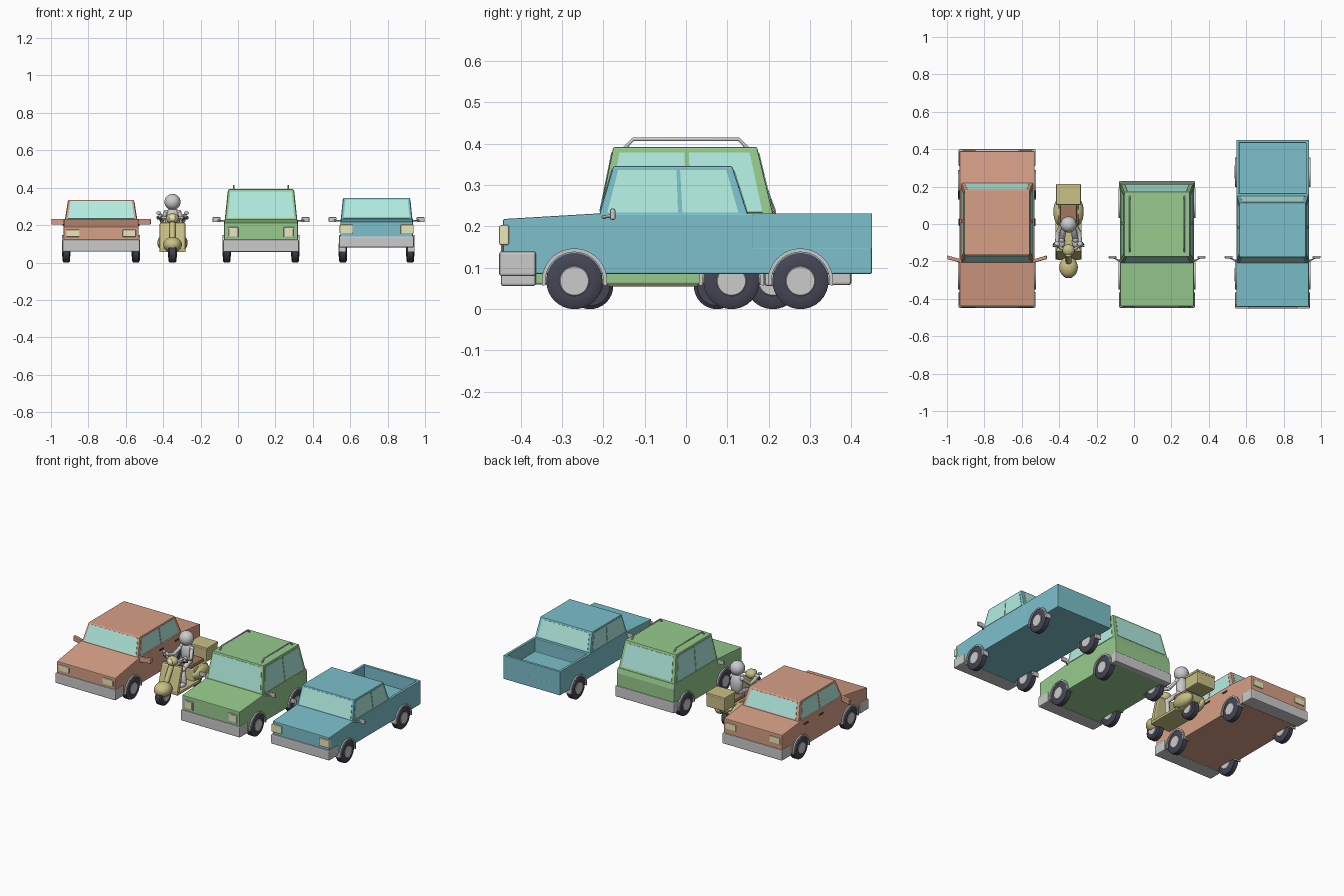
import bpy, math
from mathutils import Vector

if "Cube" in bpy.data.objects:
    bpy.data.objects.remove(bpy.data.objects["Cube"])


def mat(name, r, g, b):
    m = bpy.data.materials.new(name)
    m.diffuse_color = (r, g, b, 1)
    m.use_nodes = True
    m.node_tree.nodes["Principled BSDF"].inputs["Base Color"].default_value = m.diffuse_color
    return m


ORANGE = mat("orange_paint", .68, .35, .24)
GREEN = mat("green_paint", .31, .6, .27)
BLUE = mat("blue_paint", .2, .53, .6)
GLASS = mat("glass", .45, .85, .75)
LAMP = mat("lamp", .85, .8, .5)
OLIVE = mat("scooter_paint", .58, .53, .24)
TYRE = mat("tyre", .06, .06, .09)
BROWN = mat("seat_leather", .36, .19, .11)


def mesh(name, verts, faces, m=None, bevel=0, smooth=False):
    me = bpy.data.meshes.new(name)
    me.from_pydata([tuple(v) for v in verts], [], faces)
    ob = bpy.data.objects.new(name, me)
    bpy.context.collection.objects.link(ob)
    if m:
        me.materials.append(m)
    if bevel:
        b = ob.modifiers.new("bevel", 'BEVEL')
        b.width, b.segments, b.limit_method = bevel, 2, 'ANGLE'
    if smooth:
        bpy.ops.object.select_all(action='DESELECT')
        bpy.context.view_layer.objects.active = ob
        ob.select_set(True)
        bpy.ops.object.shade_smooth_by_angle(angle=math.radians(35))
    return ob


HEX = [(3, 2, 1, 0), (4, 5, 6, 7), (0, 1, 5, 4), (1, 2, 6, 5), (2, 3, 7, 6), (3, 0, 4, 7)]


def box(name, x0, x1, y0, y1, z0, z1, m=None, bevel=.004):
    x0, x1 = min(x0, x1), max(x0, x1)
    v = [(x, y, z) for z in (z0, z1) for x, y in ((x0, y0), (x1, y0), (x1, y1), (x0, y1))]
    return mesh(name, v, HEX, m, bevel)


def extrude_x(name, prof, x0, x1, m=None, bevel=.004, smooth=False):
    """(y, z) outline, counter-clockwise seen from +x, pulled along x"""
    n = len(prof)
    x0, x1 = min(x0, x1), max(x0, x1)
    v = [(x, y, z) for x in (x0, x1) for y, z in prof]
    f = [tuple(range(n))[::-1], tuple(range(n, 2 * n))]
    f += [(i, (i + 1) % n, n + (i + 1) % n, n + i) for i in range(n)]
    return mesh(name, v, f, m, bevel, smooth)


def lathe_x(name, prof, cx, cy, cz, m=None, n=32):
    """(x, r) outline turned around the x axis"""
    k = len(prof)
    v = [(cx + x, cy + r * math.cos(2 * math.pi * i / n), cz + r * math.sin(2 * math.pi * i / n))
         for i in range(n) for x, r in prof]
    f = [(i * k + j, i * k + j + 1, (i + 1) % n * k + j + 1, (i + 1) % n * k + j)
         for i in range(n) for j in range(k - 1)]
    f += [tuple(i * k for i in range(n))[::1], tuple(i * k + k - 1 for i in range(n))[::-1]]
    return mesh(name, v, [t[::-1] for t in f], m, smooth=True)


def wheel(name, x, y, r, w):
    h = w / 2
    lathe_x(name + "_tyre", [(-h, r * .6), (-h, r * .85), (-h * .7, r), (h * .7, r), (h, r * .85), (h, r * .6)],
            x, y, r, TYRE)
    lathe_x(name + "_hub", [(-h * 1.1, r * .42), (-h * 1.1, r * .5), (-h * .9, r * .56),
                            (h * .9, r * .56), (h * 1.1, r * .5), (h * 1.1, r * .42)], x, y, r)


def tube(name, pts, r, m=None):
    cu = bpy.data.curves.new(name, 'CURVE')
    cu.dimensions, cu.bevel_depth, cu.bevel_resolution, cu.use_fill_caps = '3D', r, 3, True
    s = cu.splines.new('POLY')
    s.points.add(len(pts) - 1)
    for p, q in zip(s.points, pts):
        p.co = (*q, 1)
    ob = bpy.data.objects.new(name, cu)
    bpy.context.collection.objects.link(ob)
    if m:
        cu.materials.append(m)


def ball(name, c, s, m=None):
    bpy.ops.mesh.primitive_uv_sphere_add(segments=24, ring_count=14, radius=1, location=c)
    ob = bpy.context.object
    ob.name, ob.scale = name, s
    bpy.ops.object.shade_smooth()
    if m:
        ob.data.materials.append(m)


def pane(name, quad, u0, u1, v0, v1):
    """glass slab inside part of a cab side"""
    a, b, c, d = quad
    p = lambda u, v: a.lerp(b, u).lerp(d.lerp(c, u), v)
    ob = mesh(name, [p(u0, v0), p(u1, v0), p(u1, v1), p(u0, v1)], [(0, 1, 2, 3)], GLASS)
    s = ob.modifiers.new("thick", 'SOLIDIFY')
    s.thickness, s.offset = .004, 0


def car(name, cx, hw, paint, prof, base, top, roof_z, split, wheels, bumpers, lamps, belt=.23):
    extrude_x(name + "_body", prof, cx - hw, cx + hw, paint)
    # cab: tapered block with glass on each side
    v = []
    for (y0, y1, w), z in ((base, belt - .004), (top, roof_z)):
        v += [Vector(p) for p in ((cx - w, y0, z), (cx + w, y0, z), (cx + w, y1, z), (cx - w, y1, z))]
    mesh(name + "_cab", v, HEX, paint, .004)
    q = lambda i: [v[k] for k in HEX[i]]
    pane(name + "_windshield", q(2), .035, .965, .07, .93)
    pane(name + "_rear_window", q(4), .05, .95, .09, .91)
    for a, b in ((.05, split - .015), (split + .015, .94)):
        pane(name + "_right_window", q(3), a, b, .05, .92)
        pane(name + "_left_window", q(5), 1 - b, 1 - a, .05, .92)
    for y0, y1, z0, z1 in bumpers:
        box(name + "_bumper", cx - hw - .006, cx + hw + .006, y0, y1, z0, z1, None, .006)
    for s in (-1, 1):
        for y in wheels:
            wheel(name + "_wheel", cx + s * (hw - .014), y, .068, .042)
            ang = [math.radians(-8 + 196 * i / 20) for i in range(21)]
            arc = [(y + .079 * math.cos(t), .068 + .079 * math.sin(t)) for t in ang]
            arc += [(y + .070 * math.cos(t), .068 + .070 * math.sin(t)) for t in ang[::-1]]
            extrude_x(name + "_wheel_arch", arc, cx + s * (hw - .03), cx + s * (hw + .008), None, 0, True)
        for x0, x1, y0, y1, z0, z1 in lamps:
            box(name + "_lamp", cx + s * x0, cx + s * x1, y0, y1, z0, z1, LAMP)


def plate_mirrors(name, cx, hw):
    for s in (-1, 1):
        tube(name + "_mirror_stem", [(cx + s * (hw - .01), -.205, .222), (cx + s * (hw + .035), -.18, .226)], .004)
        box(name + "_mirror", cx + s * (hw + .02), cx + s * (hw + .062), -.184, -.171, .216, .243)


# sedan
SX, SW = -.732, .2
car("sedan", SX, SW, ORANGE,
    [(-.44, .065), (.39, .065), (.39, .212), (.22, .23), (-.205, .23), (-.44, .192)],
    (-.208, .22, .192), (-.165, .18, .175), .335, .52, (-.27, .21),
    [(-.448, -.363, .058, .122), (.31, .4, .058, .122)],
    [(.115, .186, -.446, -.42, .137, .176), (.115, .186, .37, .396, .15, .19)])
for s in (-1, 1):
    a, b = SX + s * (SW - .01), SX + s * (SW + .066)
    v = [(x, y, z) for z in (.203, .234) for x, y in ((a, -.208), (b, -.188), (b, -.168), (a, -.19))]
    mesh("sedan_mirror", v, HEX if s > 0 else [f[::-1] for f in HEX], ORANGE, .004)
    for y in (-.01, .14):
        box("sedan_door_handle", SX + s * SW, SX + s * (SW + .005), y, y + .04, .196, .206, TYRE, .002)

# estate car with roof rails
EX, EW = .123, .197
car("estate", EX, EW, GREEN,
    [(-.44, .06), (.222, .06), (.222, .2), (.214, .23), (-.205, .23), (-.44, .212)],
    (-.21, .212, .192), (-.176, .172, .175), .392, .51, (-.27, .11),
    [(-.448, -.363, .056, .122), (.19, .23, .056, .122)],
    [(.127, .173, -.448, -.43, .139, .183)])
plate_mirrors("estate", EX, EW)
for s in (-1, 1):
    box("estate_lamp_frame", EX + s * .121, EX + s * .179, -.445, -.43, .133, .189)
    x = EX + s * .145
    tube("estate_roof_rail", [(x, -.148, .39), (x, -.128, .411), (x, .128, .411), (x, .148, .39)], .0045)

# pickup
PX, PW = .741, .194
car("pickup", PX, PW, BLUE,
    [(-.443, .085), (.45, .085), (.45, .15), (.165, .15), (.165, .232), (-.205, .232), (-.443, .218)],
    (-.21, .15, .19), (-.176, .112, .178), .346, .545, (-.27, .277),
    [(-.452, -.363, .08, .14)],
    [(.128, .198, -.452, -.428, .155, .203)], .232)
plate_mirrors("pickup", PX, PW)
for s in (-1, 1):
    box("pickup_bed_side", PX + s * PW, PX + s * (PW - .016), .16, .45, .145, .232, BLUE, .002)
box("pickup_tailgate", PX - PW + .01, PX + PW - .01, .434, .45, .145, .232, BLUE, .002)

# scooter
X = -.35
wheel("scooter_front_wheel", X, -.232, .056, .044)
wheel("scooter_rear_wheel", X, .075, .056, .044)
ball("scooter_front_fender", (X, -.232, .095), (.05, .057, .042), OLIVE)
extrude_x("scooter_leg_shield", [(-.195, .065), (-.165, .065), (-.125, .215), (-.15, .215)],
          X - .07, X + .07, OLIVE, .012)
box("scooter_floor", X - .07, X + .07, -.19, .03, .055, .072, OLIVE)
extrude_x("scooter_rear_body", [(-.01, .06), (.05, .06), (.12, .085), (.14, .125), (.11, .15), (-.005, .15)],
          X - .055, X + .055, OLIVE, .012)
for s in (-1, 1):
    ball("scooter_side_panel", (X + s * .045, .065, .105), (.036, .075, .042), OLIVE)
box("scooter_seat", X - .045, X + .045, -.02, .105, .148, .172, BROWN, .008)
box("scooter_top_case", X - .063, X + .063, .105, .212, .15, .232, OLIVE, .006)
box("scooter_top_case_lid", X - .066, X + .066, .102, .214, .222, .238, OLIVE, .004)
tube("scooter_fork", [(X, -.225, .09), (X, -.13, .24)], .016, OLIVE)
ball("scooter_handlebar_head", (X, -.14, .235), (.034, .032, .028), OLIVE)
lamp_y = -.166
ball("scooter_headlamp", (X, lamp_y, .237), (.018, .012, .018), LAMP)
tube("scooter_handlebar", [(X - .078, -.105, .24), (X - .03, -.135, .24), (X + .03, -.135, .24),
                           (X + .078, -.105, .24)], .007)
for s in (-1, 1):
    tube("scooter_grip", [(X + s * .055, -.12, .24), (X + s * .08, -.103, .24)], .0095, TYRE)
    tube("scooter_mirror_stem", [(X + s * .045, -.127, .24), (X + s * .068, -.12, .262)], .003)
    ball("scooter_mirror", (X + s * .074, -.118, .265), (.013, .005, .01))

# rider
ball("rider_head", (X, -.003, .324), (.043, .043, .043))
ball("rider_torso", (X, .005, .232), (.04, .03, .065))
for s in (-1, 1):
    joints = [(X + s * .034, 0, .268), (X + s * .058, -.045, .225), (X + s * .062, -.108, .246)]
    tube("rider_arm", joints, .011)
    legs = [(X + s * .02, 0, .187), (X + s * .036, -.085, .172), (X + s * .036, -.08, .085)]
    tube("rider_leg", legs, .015)
    for p, r in ((joints[0], .014), (joints[1], .011), (joints[2], .015), (legs[0], .018), (legs[1], .015)):
        ball("rider_joint", p, (r, r, r))
    ball("rider_shoe", (X + s * .036, -.095, .08), (.017, .03, .013))
